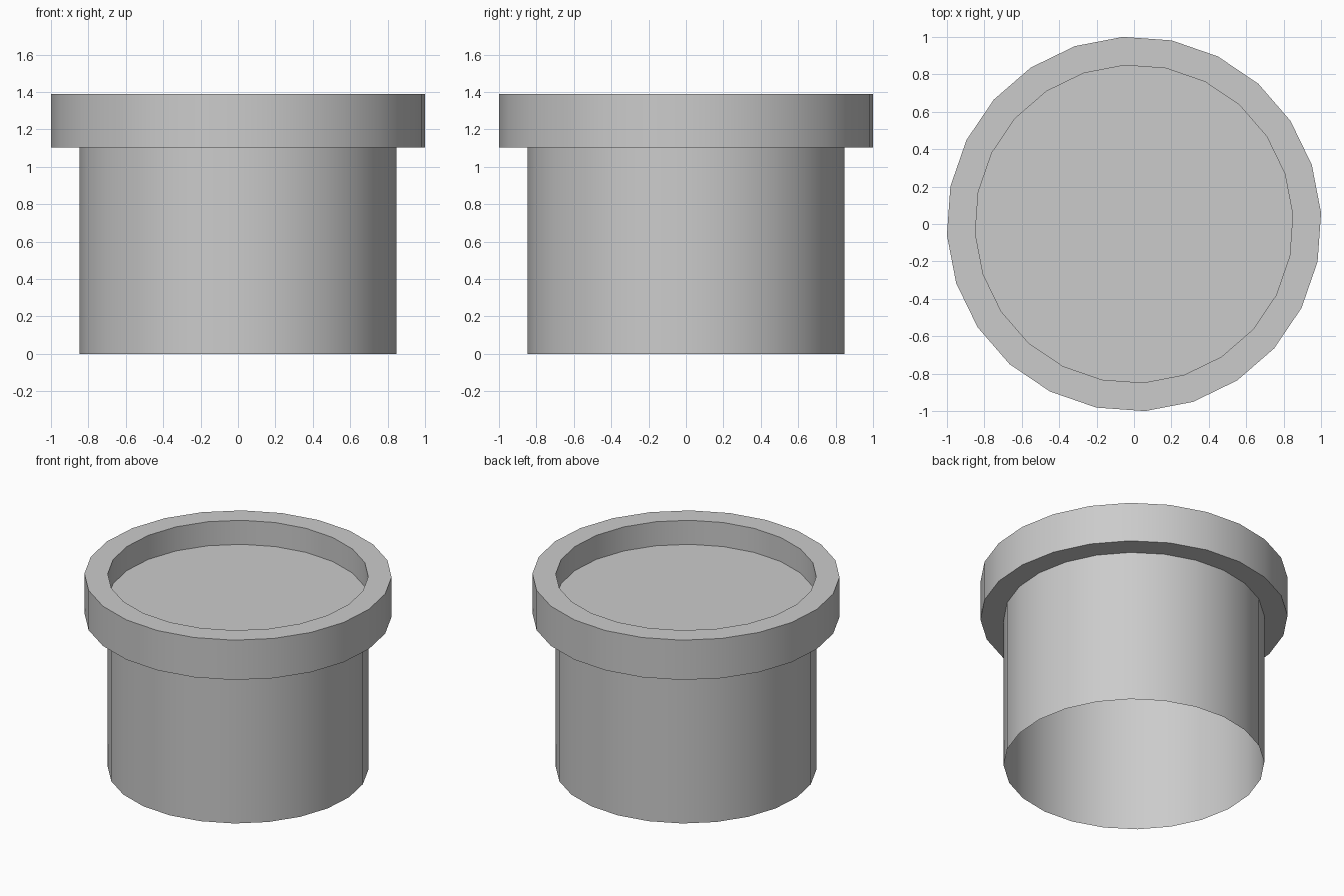
import bpy, bmesh, math

cube = bpy.data.objects.get("Cube")
if cube:
    bpy.data.objects.remove(cube, do_unlink=True)

SIDES = 24
TURN = math.radians(3.4)          # slight twist of the facets
BODY_R, RIM_R = 0.85, 1.002
RIM_LOW, RIM_TOP, FLOOR = 1.104, 1.39, 1.217

grey = bpy.data.materials.new("light grey")
grey.use_nodes = True
grey.diffuse_color = (0.6, 0.6, 0.6, 1)
grey.node_tree.nodes["Principled BSDF"].inputs["Base Color"].default_value = grey.diffuse_color


def lathe(name, profile, cap=False):
    """Revolve (radius, height) points round z; optionally fill the last ring."""
    bm = bmesh.new()
    rings = []
    for r, z in profile:
        angles = [TURN + math.tau * i / SIDES for i in range(SIDES)]
        rings.append([bm.verts.new((r * math.cos(a), r * math.sin(a), z)) for a in angles])
    for low, up in zip(rings, rings[1:]):
        for i in range(SIDES):
            j = (i + 1) % SIDES
            bm.faces.new((low[i], low[j], up[j], up[i]))
    if cap:
        bm.faces.new(rings[-1])
    mesh = bpy.data.meshes.new(name)
    bm.to_mesh(mesh)
    bm.free()
    mesh.materials.append(grey)
    obj = bpy.data.objects.new(name, mesh)
    bpy.context.collection.objects.link(obj)
    bpy.ops.object.select_all(action="DESELECT")
    obj.select_set(True)
    bpy.context.view_layer.objects.active = obj
    bpy.ops.object.shade_smooth_by_angle(angle=math.radians(30))
    return obj


# Thin tube, open at the bottom
lathe("body_wall", [(BODY_R, 0), (BODY_R, FLOOR)])

# Thick collar with the wall of the recess
lathe("rim_collar", [(BODY_R, RIM_LOW), (RIM_R, RIM_LOW), (RIM_R, RIM_TOP),
                     (BODY_R, RIM_TOP), (BODY_R, FLOOR)])

# Flat floor of the recess
lathe("recess_floor", [(BODY_R, FLOOR)], cap=True)
